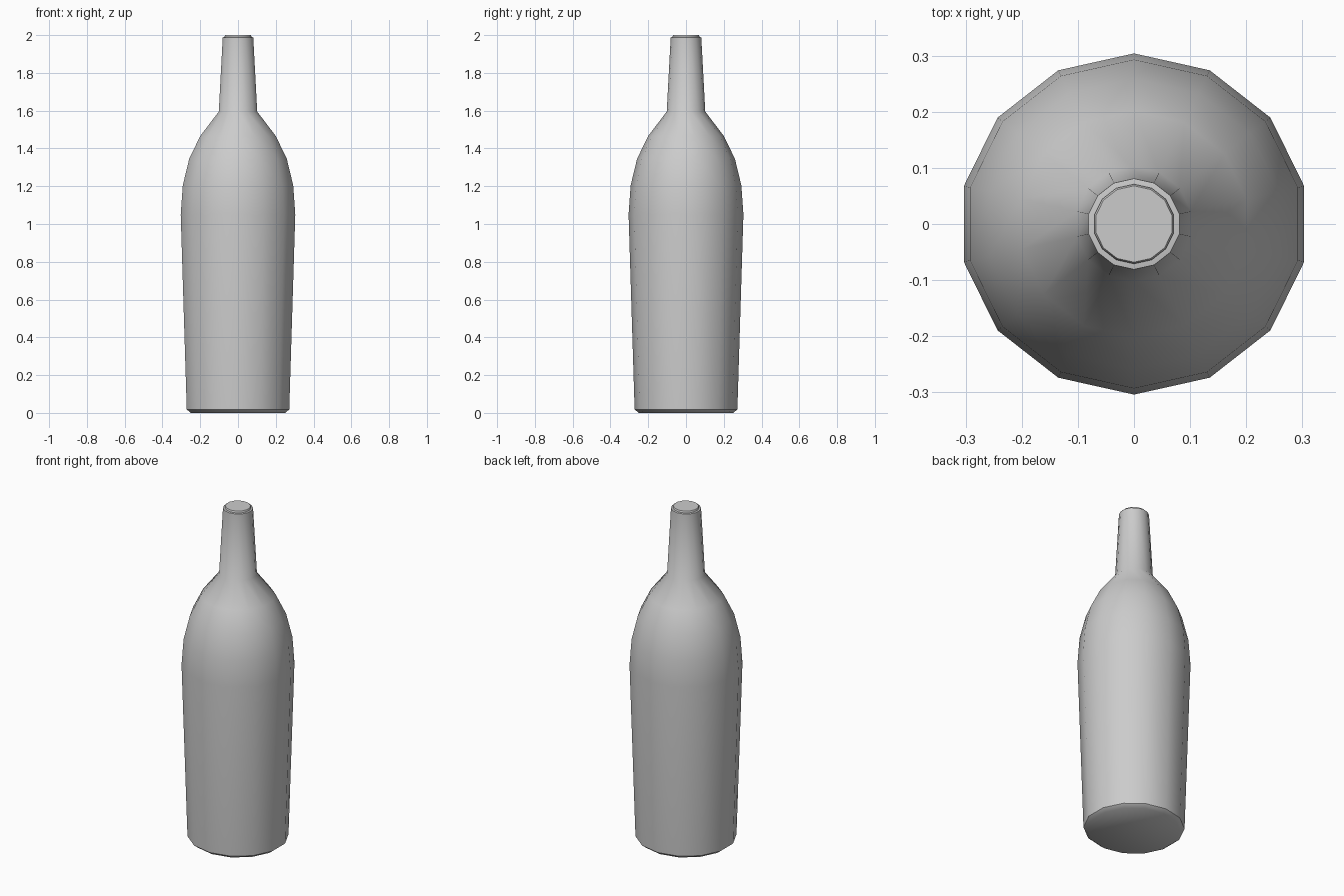
import bpy, bmesh, math

cube = bpy.data.objects.get("Cube")
if cube:
    bpy.data.objects.remove(cube, do_unlink=True)

SIDES = 14
STRETCH_X, STRETCH_Y = 0.311 / 0.304, 1.0

grey = bpy.data.materials.new("plain grey")
grey.use_nodes = True
colour = (0.6, 0.6, 0.6, 1)
grey.diffuse_color = colour
grey.node_tree.nodes["Principled BSDF"].inputs["Base Color"].default_value = colour


def lathe(name, profile):
    """Spin a (radius, height) profile into a capped, many-sided solid."""
    bm = bmesh.new()
    rings = []
    for radius, z in profile:
        ring = []
        for i in range(SIDES):
            a = math.tau * i / SIDES
            ring.append(bm.verts.new((radius * STRETCH_X * math.sin(a),
                                      radius * STRETCH_Y * math.cos(a), z)))
        rings.append(ring)
    for low, high in zip(rings, rings[1:]):
        for i in range(SIDES):
            j = (i + 1) % SIDES
            bm.faces.new((low[i], low[j], high[j], high[i]))
    bm.faces.new(rings[0])
    bm.faces.new(rings[-1])
    bmesh.ops.recalc_face_normals(bm, faces=bm.faces)
    mesh = bpy.data.meshes.new(name)
    bm.to_mesh(mesh)
    bm.free()
    mesh.materials.append(grey)
    obj = bpy.data.objects.new(name, mesh)
    bpy.context.collection.objects.link(obj)
    bpy.ops.object.select_all(action="DESELECT")
    obj.select_set(True)
    bpy.context.view_layer.objects.active = obj
    bpy.ops.object.shade_smooth_by_angle(angle=math.radians(42))
    return obj


# Bottle: chamfered foot, flared body, rounded shoulder, tapered neck and flat rim
lathe("bottle", [
    (0.25, 0.0), (0.272, 0.018),
    (0.304, 1.05), (0.293, 1.205), (0.259, 1.345), (0.201, 1.465),
    (0.102, 1.595), (0.081, 1.988), (0.07, 1.99),
])

# Stopper: shallow disc standing just proud of the rim
lathe("stopper", [(0.071, 1.98), (0.071, 1.994), (0.068, 2.0)])
